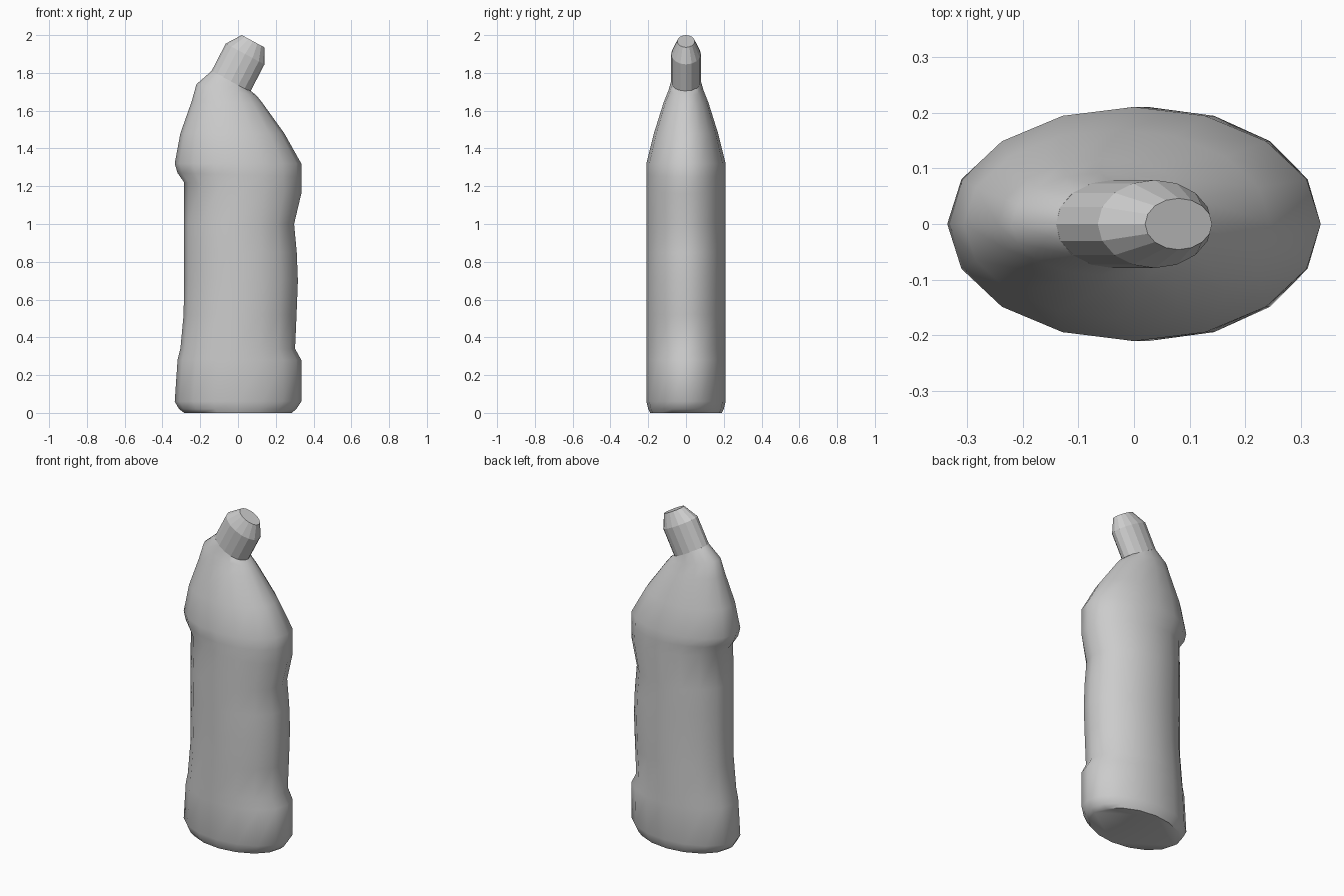
import bpy, bmesh, math

SIDES = 16

def loft(name, rings):
    """Loft elliptical rings given as (left x, left z, right x, right z, half depth)."""
    bm = bmesh.new()
    loops = []
    for lx, lz, rx, rz, d in rings:
        loop = []
        for i in range(SIDES):
            a = 2 * math.pi * i / SIDES
            t = (1 + math.cos(a)) / 2
            loop.append(bm.verts.new((lx + (rx - lx) * t, d * math.sin(a), lz + (rz - lz) * t)))
        loops.append(loop)
    for lo, hi in zip(loops, loops[1:]):
        for i in range(SIDES):
            j = (i + 1) % SIDES
            bm.faces.new((lo[i], lo[j], hi[j], hi[i]))
    bm.faces.new(loops[0][::-1])
    bm.faces.new(loops[-1])
    mesh = bpy.data.meshes.new(name)
    bm.to_mesh(mesh)
    bm.free()
    obj = bpy.data.objects.new(name, mesh)
    bpy.context.collection.objects.link(obj)
    return obj

# Bottle body: oval loft with grip waist and sloping shoulders
body = loft("bottle_body", [
    (-0.285, 0.00, 0.285, 0.00, 0.19),
    (-0.312, 0.02, 0.308, 0.02, 0.20),
    (-0.335, 0.06, 0.335, 0.06, 0.21),
    (-0.320, 0.28, 0.335, 0.28, 0.21),
    (-0.305, 0.34, 0.302, 0.34, 0.21),
    (-0.288, 0.52, 0.310, 0.52, 0.21),
    (-0.285, 0.70, 0.317, 0.70, 0.21),
    (-0.285, 0.85, 0.311, 0.85, 0.21),
    (-0.285, 1.00, 0.297, 1.00, 0.21),
    (-0.285, 1.22, 0.335, 1.16, 0.21),
    (-0.320, 1.27, 0.335, 1.25, 0.21),
    (-0.335, 1.32, 0.335, 1.32, 0.21),
    (-0.305, 1.48, 0.245, 1.48, 0.17),
    (-0.245, 1.65, 0.130, 1.64, 0.118),
    (-0.220, 1.74, 0.098, 1.68, 0.092),
    (-0.140, 1.81, 0.055, 1.715, 0.077),
])

# Tilted cap: faceted sleeve with a tapered, flat end
loft("spout_cap", [
    (-0.14, 1.81, 0.065, 1.70, 0.079),
    (-0.065, 1.955, 0.14, 1.845, 0.079),
    (0.02, 2.00, 0.14, 1.935, 0.046),
])

# Smooth body, crisp base rim
bpy.context.view_layer.objects.active = body
body.select_set(True)
bpy.ops.object.shade_smooth_by_angle(angle=math.radians(50))
